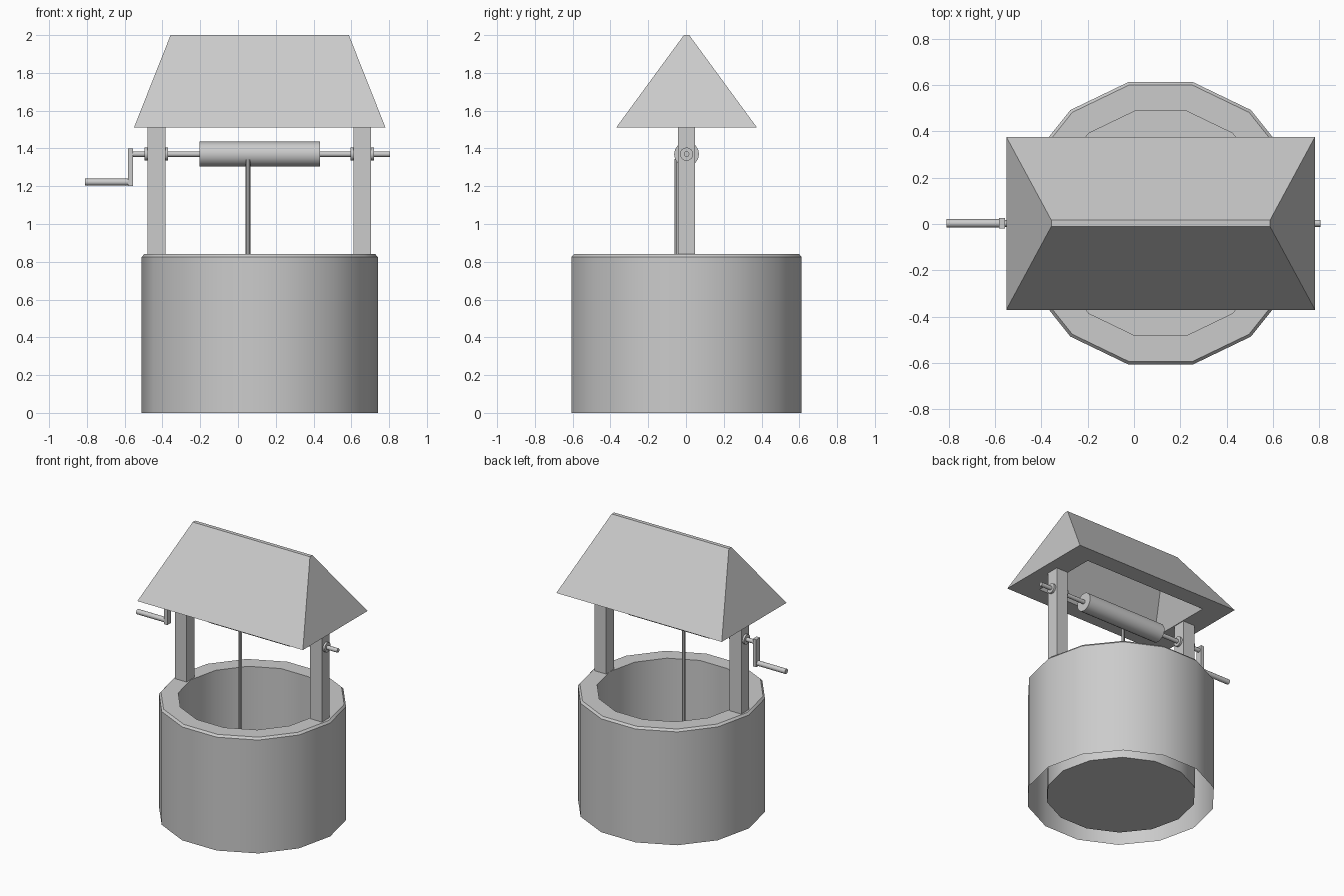
import bpy, bmesh, math
from mathutils import Matrix, Vector

if "Cube" in bpy.data.objects:
    bpy.data.objects.remove(bpy.data.objects["Cube"])

CX, CY = 0.115, 0.003       # centre of the well
AXLE_Z = 1.37


def finish(name, bm, smooth=None):
    bmesh.ops.recalc_face_normals(bm, faces=bm.faces[:])
    me = bpy.data.meshes.new(name)
    bm.to_mesh(me)
    bm.free()
    ob = bpy.data.objects.new(name, me)
    bpy.context.collection.objects.link(ob)
    if smooth:
        for p in me.polygons:
            p.use_smooth = True
        me.set_sharp_from_angle(angle=math.radians(smooth))
    return ob


def box(name, lo, hi):
    bm = bmesh.new()
    lo, hi = Vector(lo), Vector(hi)
    bmesh.ops.create_cube(bm, size=1, matrix=Matrix.Translation((lo + hi) / 2)
                          @ Matrix.Diagonal((*(hi - lo), 1)))
    return finish(name, bm)


def rod(name, a, b, r, sides=16):
    a, b = Vector(a), Vector(b)
    bm = bmesh.new()
    rot = (b - a).to_track_quat('Z', 'Y').to_matrix().to_4x4()
    bmesh.ops.create_cone(bm, cap_ends=True, segments=sides, radius1=r, radius2=r,
                          depth=(b - a).length,
                          matrix=Matrix.Translation((a + b) / 2) @ rot)
    return finish(name, bm, 35)


def x_rod(name, x0, x1, r, z=AXLE_Z, sides=16):
    return rod(name, (x0, CY, z), (x1, CY, z), r, sides)


# Well wall: 14-sided lathe with bevelled lip, hollow underneath, closed floor
bm = bmesh.new()
N = 14
profile = [(0.625, 0), (0.625, 0.825), (0.612, 0.84), (0.497, 0.84), (0.497, 0.02)]
rings = [[bm.verts.new((CX + r * math.cos(2 * math.pi * i / N),
                        CY + r * math.sin(2 * math.pi * i / N), z))
          for i in range(N)] for r, z in profile]
for low, up in zip(rings, rings[1:]):
    for i in range(N):
        j = (i + 1) % N
        bm.faces.new((low[i], low[j], up[j], up[i]))
bm.faces.new(rings[-1])
finish("well_wall", bm, 30)

# Posts and axle collars
for side, x in (("left", -0.432), ("right", 0.658)):
    box(side + "_post", (x - 0.047, CY - 0.045, 0.83), (x + 0.047, CY + 0.045, 1.53))
    x_rod(side + "_collar", x - 0.062, x + 0.062, 0.035)

# Axle, drum and crank
x_rod("axle", -0.57, 0.805, 0.015, sides=12)
x_rod("rope_drum", -0.205, 0.435, 0.066)
box("crank_arm", (-0.583, CY - 0.022, 1.20), (-0.556, CY + 0.022, 1.40))
x_rod("crank_handle", -0.81, -0.57, 0.018, z=1.222, sides=12)

# Rope hanging from the front of the drum
rod("rope", (0.053, -0.049, 0.1), (0.053, -0.049, 1.345), 0.012, 8)

# Hipped roof: outer shell, flat rim underneath, and inner cavity
bm = bmesh.new()


def rect(hx, hy, z):
    return [bm.verts.new((CX + sx * hx, CY + sy * hy, z))
            for sx, sy in ((-1, -1), (1, -1), (1, 1), (-1, 1))]


loops = [rect(0.472, 0.014, 2.0), rect(0.666, 0.373, 1.51),
         rect(0.495, 0.248, 1.51), rect(0.365, 0.01, 1.84)]
for a, b in zip(loops, loops[1:]):
    for i in range(4):
        j = (i + 1) % 4
        bm.faces.new((a[i], a[j], b[j], b[i]))
bm.faces.new(loops[0])
bm.faces.new(loops[-1])
finish("roof", bm)
